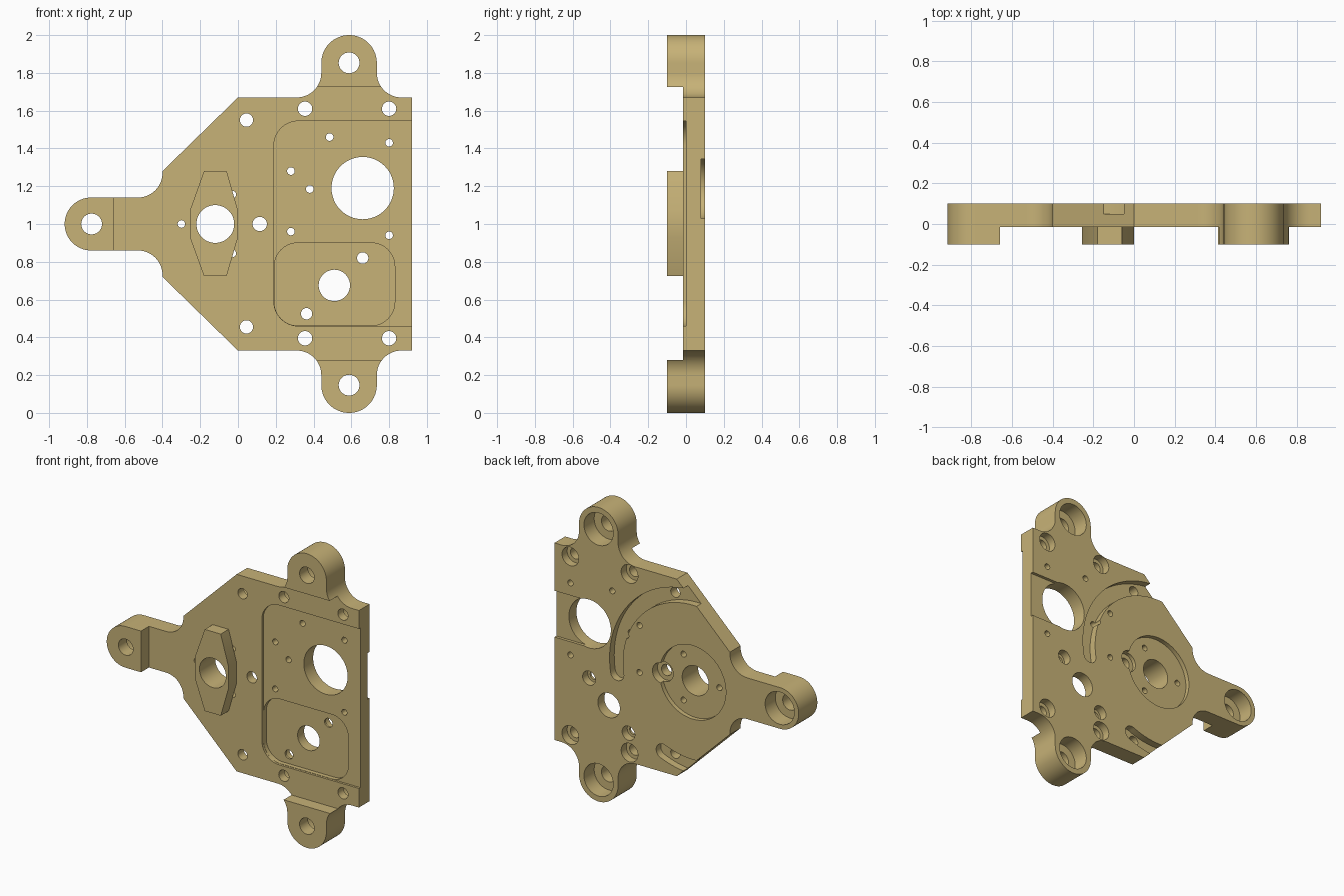
import bpy, bmesh, math

if "Cube" in bpy.data.objects:
    bpy.data.objects.remove(bpy.data.objects["Cube"])

brass = bpy.data.materials.new("brass_tan")
brass.use_nodes = True
colour = (0.57, 0.445, 0.185, 1)
brass.diffuse_color = colour
brass.node_tree.nodes["Principled BSDF"].inputs["Base Color"].default_value = colour


def arc(cx, cz, r, a0, a1, n=16):
    """Points on an arc in the x-z plane, angles in degrees."""
    return [(cx + r * math.cos(math.radians(a0 + (a1 - a0) * i / n)),
             cz + r * math.sin(math.radians(a0 + (a1 - a0) * i / n)))
            for i in range(n + 1)]


def circle(cx, cz, r, n=48):
    return arc(cx, cz, r, 0, 360, n)[:-1]


def rect(x0, x1, z0, z1, r=0):
    if r == 0:
        return [(x0, z0), (x1, z0), (x1, z1), (x0, z1)]
    return (arc(x0 + r, z0 + r, r, 180, 270) + arc(x1 - r, z0 + r, r, 270, 360)
            + arc(x1 - r, z1 - r, r, 0, 90) + arc(x0 + r, z1 - r, r, 90, 180))


def prism(name, pts, y0, y1):
    """Extrude an x-z profile from y0 to y1."""
    bm = bmesh.new()
    face = bm.faces.new([bm.verts.new((x, y0, z)) for x, z in pts])
    ext = bmesh.ops.extrude_face_region(bm, geom=[face])
    moved = [v for v in ext["geom"] if isinstance(v, bmesh.types.BMVert)]
    bmesh.ops.translate(bm, verts=moved, vec=(0, y1 - y0, 0))
    bmesh.ops.recalc_face_normals(bm, faces=bm.faces)
    mesh = bpy.data.meshes.new(name)
    bm.to_mesh(mesh)
    bm.free()
    mesh.materials.append(brass)
    ob = bpy.data.objects.new(name, mesh)
    bpy.context.collection.objects.link(ob)
    return ob


def activate(ob):
    bpy.ops.object.select_all(action='DESELECT')
    ob.select_set(True)
    bpy.context.view_layer.objects.active = ob


def cut(target, pts, y0=-0.3, y1=0.3):
    """Subtract a prism from the target."""
    cutter = prism("cutter", pts, y0, y1)
    cutter.hide_render = True
    activate(target)
    mod = target.modifiers.new("cut", 'BOOLEAN')
    mod.operation = 'DIFFERENCE'
    mod.solver = 'EXACT'
    mod.object = cutter
    bpy.ops.object.modifier_apply(modifier=mod.name)
    bpy.data.objects.remove(cutter)


FRONT, BACK = -0.015, 0.1
HUB = (-0.12, 1.0)

# Plate outline: upper half, then mirrored about z = 1
upper = [(0.92, 1.67)]
upper += arc(0.865, 1.80, 0.13, 270, 180, 12)
upper += arc(0.588, 1.853, 0.147, 0, 180, 32)
upper += arc(0.311, 1.80, 0.13, 0, -90, 12)
upper += [(0, 1.67), (-0.4, 1.28)]
upper += arc(-0.53, 1.27, 0.13, 0, -90, 12)
upper += arc(-0.778, 1.0, 0.14, 90, 176, 15)
upper = [(max(x, -0.92), z) for x, z in upper]
lower = [(x, 2 - z) for x, z in reversed(upper)]
plate = prism("mounting_plate", upper + lower, -0.1, BACK)

# Thin the body, leaving the three thick lugs
cut(plate, rect(-0.66, 1.2, 0.28, 1.725), y1=FRONT)

# Front pockets: a wide one open at the side, and a deeper one inside it
cut(plate, rect(0.19, 1.4, 0.46, 1.545, 0.13), y1=0.0)
cut(plate, rect(0.192, 0.83, 0.462, 0.90, 0.125), y1=0.03)

# Back channel running from the large hole to the edge
cut(plate, rect(0.66, 1.2, 1.03, 1.345), y0=0.08)

# Curved back grooves with round inner ends
for start, stop in ((-9, 112), (-67, -112)):
    s = math.radians(start)
    turn = 1 if stop > start else -1
    band = arc(*HUB, 0.625, start, stop, 40) + arc(*HUB, 0.525, stop, start, 40)
    cap = arc(HUB[0] + 0.575 * math.cos(s), HUB[1] + 0.575 * math.sin(s), 0.05,
              start + 180, start + 180 + 180 * turn, 12)
    cut(plate, band + cap[1:-1], y0=0.05)

# Hub recess, bore and three small screw holes
cut(plate, circle(*HUB, 0.25, 64), y0=0.07)
cut(plate, circle(*HUB, 0.10))
for a in (60, 180, 300):
    cut(plate, circle(HUB[0] + 0.18 * math.cos(math.radians(a)),
                      HUB[1] + 0.18 * math.sin(math.radians(a)), 0.02, 24))

# Lug holes, counterbored from the back
for x, z in ((0.588, 1.853), (0.588, 0.147), (-0.775, 1.0)):
    cut(plate, circle(x, z, 0.055))
    cut(plate, circle(x, z, 0.11), y0=-0.01)

# Screw holes with counterbores: x, z, radius, counterbore radius
for x, z, r, bore in ((0.355, 1.61, 0.038, 0.063), (0.355, 0.395, 0.038, 0.063),
                      (0.80, 1.61, 0.038, 0.063), (0.80, 0.395, 0.038, 0.063),
                      (0.115, 1.0, 0.038, 0.068), (0.66, 0.82, 0.03, 0.048),
                      (0.363, 0.525, 0.03, 0.048)):
    cut(plate, circle(x, z, r, 32))
    cut(plate, circle(x, z, bore, 32), y0=0.045)

# Plain through holes: x, z, radius
for x, z, r in ((0.66, 1.19, 0.165), (0.51, 0.675, 0.083),
                (0.045, 1.55, 0.035), (0.045, 0.455, 0.035),
                (0.485, 1.46, 0.02), (0.80, 1.43, 0.02), (0.28, 1.28, 0.02),
                (0.38, 1.185, 0.02), (0.28, 0.96, 0.02), (0.80, 0.94, 0.02)):
    cut(plate, circle(x, z, r))

# Faceted boss on the front, around the hub bore
boss = prism("hub_boss", [(-0.18, 1.28), (-0.06, 1.28), (0, 1.07), (0, 0.93),
                          (-0.06, 0.725), (-0.18, 0.725), (-0.255, 0.93),
                          (-0.255, 1.07)], -0.1, FRONT)
cut(boss, circle(*HUB, 0.10))

for ob in (plate, boss):
    activate(ob)
    bpy.ops.object.shade_smooth_by_angle(angle=math.radians(30))
